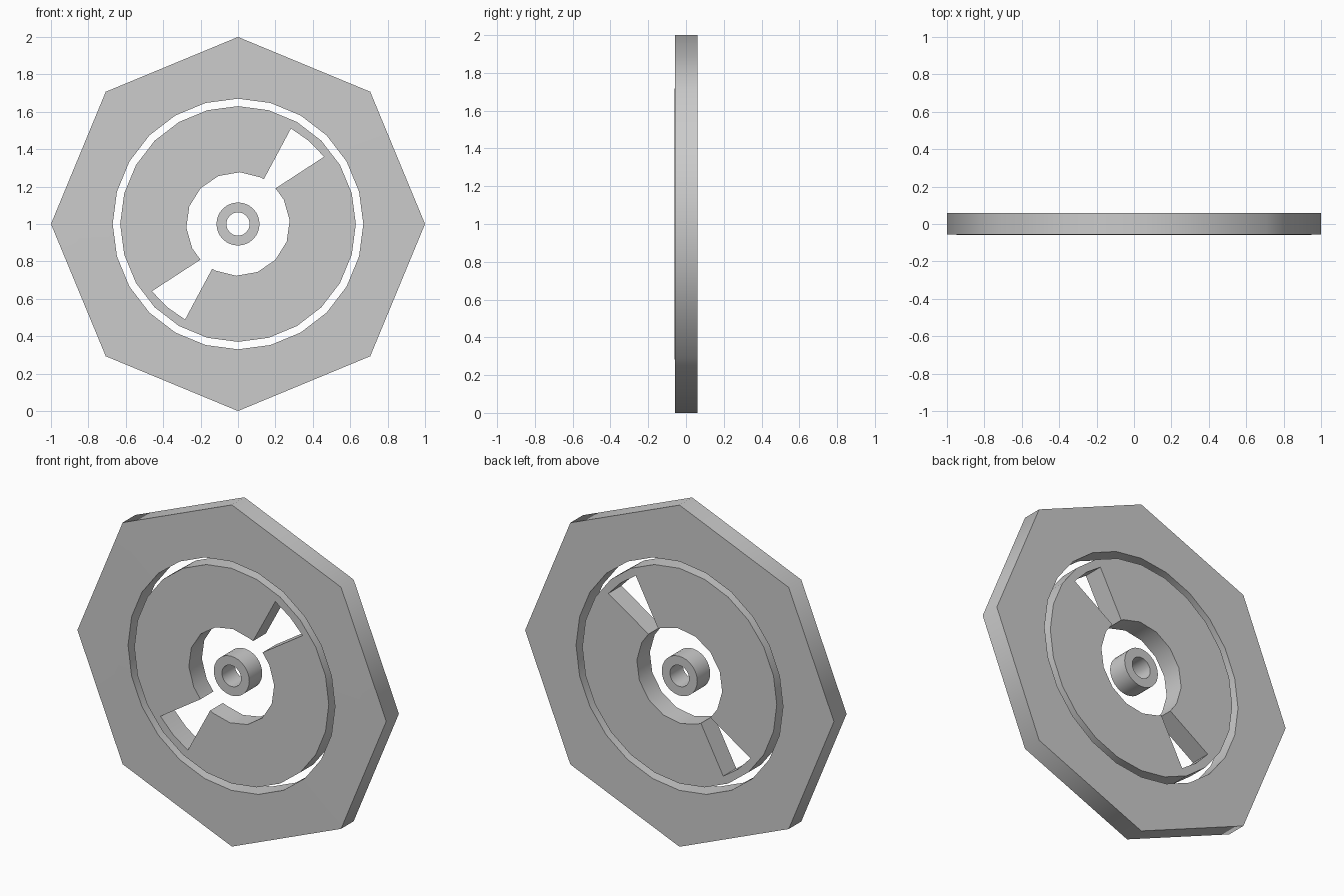
import bpy, bmesh
from math import sin, cos, radians, hypot

if "Cube" in bpy.data.objects:
    bpy.data.objects.remove(bpy.data.objects["Cube"])

CENTRE_Z = 1.0
FRONT, BACK = -0.06, 0.06


def polar(r, deg):
    return (r * cos(radians(deg)), r * sin(radians(deg)))


def ngon(r, n):
    return [polar(r, 360 * i / n) for i in range(n)]


def plate(name, loops, rim_front=FRONT):
    """Extrude a flat outline with holes from front to back."""
    bm = bmesh.new()
    edges, rim = [], []
    for k, loop in enumerate(loops):
        vs = [bm.verts.new((x, FRONT, z + CENTRE_Z)) for x, z in loop]
        if k == 0:
            rim = vs
        edges += [bm.edges.new((vs[i], vs[(i + 1) % len(vs)])) for i in range(len(vs))]
    bmesh.ops.triangle_fill(bm, use_beauty=True, edges=edges, normal=(0, -1, 0))
    ext = bmesh.ops.extrude_face_region(bm, geom=bm.faces[:], use_keep_orig=True)
    for v in ext["geom"]:
        if isinstance(v, bmesh.types.BMVert):
            v.co.y = BACK
    for v in rim:
        v.co.y = rim_front
    bmesh.ops.recalc_face_normals(bm, faces=bm.faces[:])
    me = bpy.data.meshes.new(name)
    bm.to_mesh(me)
    bm.free()
    ob = bpy.data.objects.new(name, me)
    bpy.context.collection.objects.link(ob)
    bpy.ops.object.select_all(action='DESELECT')
    ob.select_set(True)
    bpy.context.view_layer.objects.active = ob
    bpy.ops.object.shade_smooth_by_angle(angle=radians(50))
    return ob


# Octagonal frame, front face very slightly lower at the rim
plate("octagon_frame", [ngon(1.0, 8), ngon(0.67, 24)], rim_front=-0.057)

# Disc with round centre opening and two opposite wedge slots
half = [polar(0.584, a) for a in (38, 49.5, 61)]
half += [polar(0.277, a) for a in (60, 64, 88, 112, 136, 160, 184, 208)]
half += [polar(0.277, 223.5)]
opening = half + [(-x, -z) for x, z in half]
plate("slotted_disc", [ngon(0.63, 24), opening])

# Small tube hub in the middle
plate("centre_hub", [ngon(0.115, 32), ngon(0.062, 32)])
